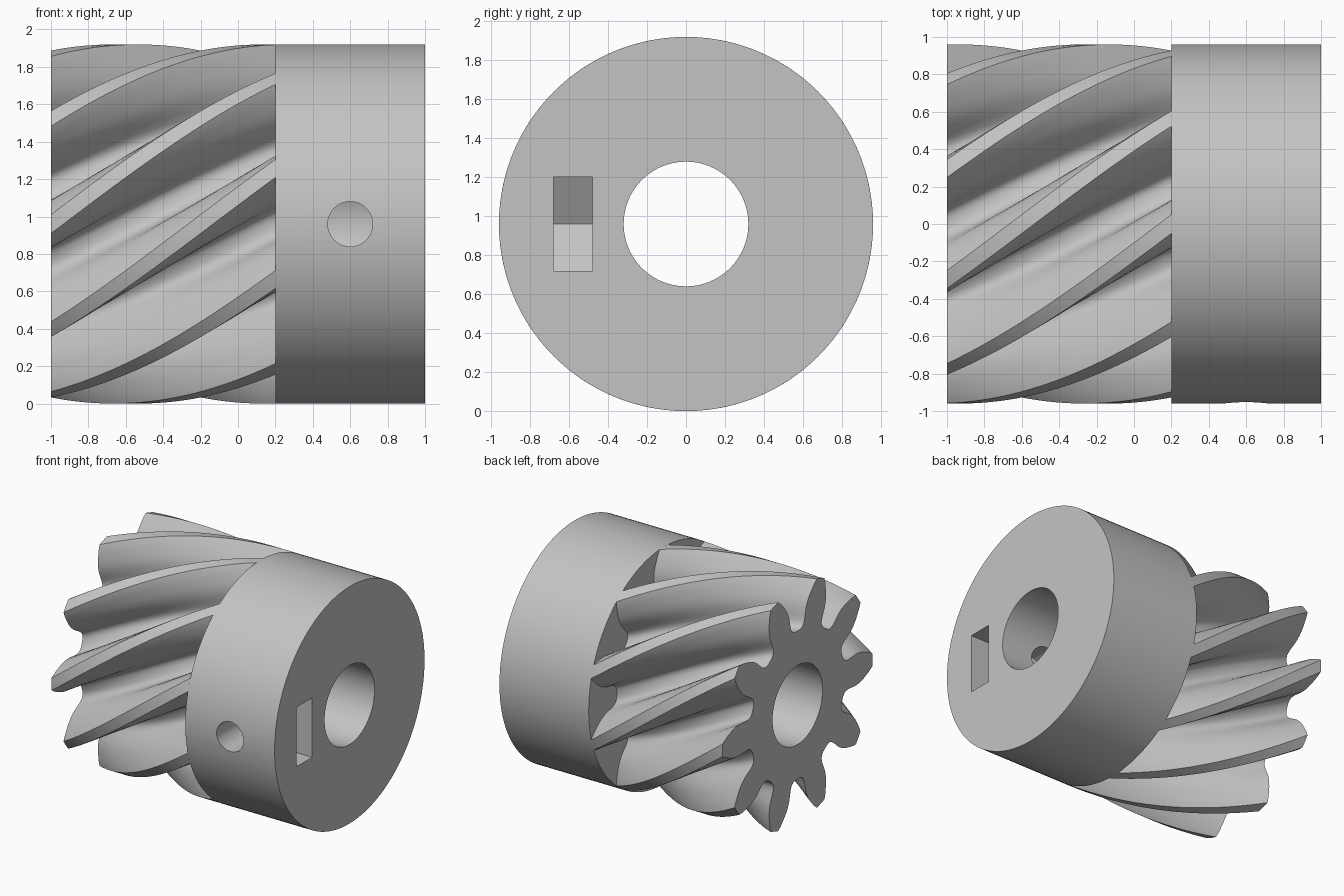
import bpy, bmesh, math
from mathutils import Matrix, Vector

if "Cube" in bpy.data.objects:
    bpy.data.objects.remove(bpy.data.objects["Cube"], do_unlink=True)

AXIS_Z = 0.96
R_OUT, R_BORE = 0.96, 0.32
X_END, X_HUB, X_FACE = -1.0, 0.2, 1.0
TEETH, TWIST, STEPS = 10, math.radians(54), 36

grey = bpy.data.materials.new("grey plastic")
grey.use_nodes = True
colour = (0.55, 0.55, 0.55, 1)
grey.diffuse_color = colour
grey.node_tree.nodes["Principled BSDF"].inputs["Base Color"].default_value = colour


def finish(bm, name):
    bmesh.ops.recalc_face_normals(bm, faces=bm.faces)
    mesh = bpy.data.meshes.new(name)
    bm.to_mesh(mesh)
    bm.free()
    obj = bpy.data.objects.new(name, mesh)
    mesh.materials.append(grey)
    bpy.context.collection.objects.link(obj)
    return obj


def activate(obj):
    bpy.ops.object.select_all(action="DESELECT")
    obj.select_set(True)
    bpy.context.view_layer.objects.active = obj


def cylinder(name, radius, start, end, sides):
    start, end = Vector(start), Vector(end)
    turn = (end - start).to_track_quat("Z", "Y").to_matrix().to_4x4()
    bm = bmesh.new()
    bmesh.ops.create_cone(bm, cap_ends=True, segments=sides, radius1=radius, radius2=radius,
                          depth=(end - start).length,
                          matrix=Matrix.Translation((start + end) / 2) @ turn)
    return finish(bm, name)


def cut(obj, cutter):
    cutter.hide_render = True
    mod = obj.modifiers.new("cut", "BOOLEAN")
    mod.operation, mod.solver, mod.object = "DIFFERENCE", "EXACT", cutter
    activate(obj)
    bpy.ops.object.modifier_apply(modifier=mod.name)
    bpy.data.objects.remove(cutter, do_unlink=True)


# Hub with shaft bore, set screw hole and nut pocket
hub = cylinder("hub", R_OUT, (X_HUB, 0, AXIS_Z), (X_FACE, 0, AXIS_Z), 128)
cut(hub, cylinder("bore_cutter", R_BORE, (0, 0, AXIS_Z), (1.2, 0, AXIS_Z), 80))
cut(hub, cylinder("screw_cutter", 0.12, (0.6, -1.1, AXIS_Z), (0.6, -0.1, AXIS_Z), 48))

bm = bmesh.new()
pocket = [(0.323, 0), (0.461, 0.24), (1.1, 0.24), (1.1, -0.24), (0.461, -0.24)]
face = bm.faces.new([bm.verts.new((x, -0.68, AXIS_Z + z)) for x, z in pocket])
side = bmesh.ops.extrude_face_region(bm, geom=[face])["geom"]
bmesh.ops.translate(bm, vec=(0, 0.2, 0), verts=[v for v in side if isinstance(v, bmesh.types.BMVert)])
cut(hub, finish(bm, "nut_pocket_cutter"))

# Half tooth from tip to root: radius, half angle in degrees
half = [(0.96, 3), (0.93, 4.4), (0.9, 5.5), (0.85, 7.4), (0.8, 8.9), (0.752, 9.8),
        (0.7, 10.1), (0.66, 10.4), (0.63, 11.2), (0.612, 12.8), (0.602, 15)]
tooth = [(r, -a) for r, a in reversed(half)] + [(R_OUT, 0)] + half + [(0.6, 18)]
section = [(r, math.radians(a + 360 * k / TEETH)) for k in range(TEETH) for r, a in tooth]
count = len(section)

# Helical gear: section swept along the shaft while turning
bm = bmesh.new()
rings, bores = [], []
for i in range(STEPS + 1):
    t = i / STEPS
    x = X_END + (X_HUB - X_END) * t

    def point(r, a):
        a += TWIST * t
        return bm.verts.new((x, -r * math.cos(a), AXIS_Z + r * math.sin(a)))
    rings.append([point(r, a) for r, a in section])
    bores.append([point(R_BORE, a) for r, a in section])


def bridge(a, b):
    for j in range(count):
        k = (j + 1) % count
        bm.faces.new((a[j], a[k], b[k], b[j]))


for loops in (rings, bores):
    for a, b in zip(loops, loops[1:]):
        bridge(a, b)
bridge(rings[0], bores[0])
bridge(rings[-1], bores[-1])
gear = finish(bm, "helical_gear")

for obj in (hub, gear):
    activate(obj)
    bpy.ops.object.shade_smooth_by_angle(angle=math.radians(30))
